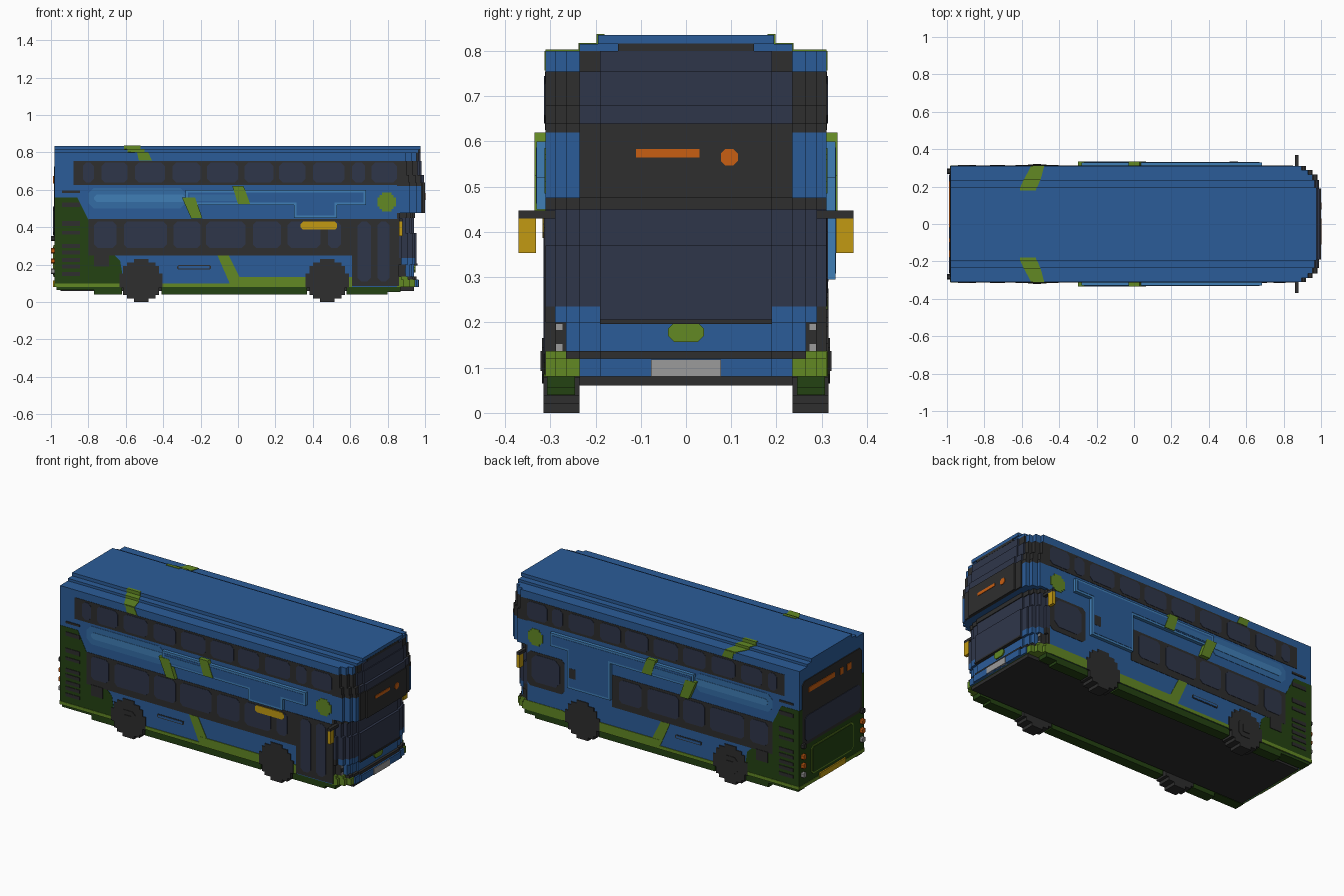
import bpy, bmesh, math

cube = bpy.data.objects.get("Cube")
if cube:
    bpy.data.objects.remove(cube, do_unlink=True)


def material(name, rgb):
    lin = [((c / 255 + 0.055) / 1.055) ** 2.4 for c in rgb] + [1]
    m = bpy.data.materials.new(name)
    m.use_nodes = True
    m.diffuse_color = lin
    m.node_tree.nodes["Principled BSDF"].inputs["Base Color"].default_value = lin
    return m


BLUE = material("blue", (43, 92, 152))
MID = material("mid blue", (52, 108, 165))
LIGHT = material("light blue", (64, 126, 182))
DARK = material("charcoal", (46, 46, 46))
GLASS = material("navy glass", (47, 54, 74))
LIME = material("lime green", (98, 136, 36))
GREEN = material("dark green", (36, 66, 18))
GOLD = material("gold", (194, 154, 18))
ORANGE = material("orange", (200, 94, 18))
SILVER = material("silver", (155, 155, 155))


def prisms(name, polys, axis, a, b, mat):
    """Extrude flat outlines along an axis from a to b, all in one object."""
    bm = bmesh.new()
    put = {"x": lambda p, d: (d, p[0], p[1]), "y": lambda p, d: (p[0], d, p[1]),
           "z": lambda p, d: (p[0], p[1], d)}[axis]
    for poly in polys:
        lo = [bm.verts.new(put(p, a)) for p in poly]
        hi = [bm.verts.new(put(p, b)) for p in poly]
        bm.faces.new(lo)
        bm.faces.new(hi)
        for i in range(len(poly)):
            j = (i + 1) % len(poly)
            bm.faces.new((lo[i], lo[j], hi[j], hi[i]))
    bmesh.ops.recalc_face_normals(bm, faces=bm.faces)
    me = bpy.data.meshes.new(name)
    bm.to_mesh(me)
    bm.free()
    me.materials.append(mat)
    ob = bpy.data.objects.new(name, me)
    bpy.context.collection.objects.link(ob)
    return ob


def rect(u0, u1, v0, v1, c=0):
    """Rectangle outline, with corners cut by c."""
    if not c:
        return [(u0, v0), (u1, v0), (u1, v1), (u0, v1)]
    return [(u0 + c, v0), (u1 - c, v0), (u1, v0 + c), (u1, v1 - c),
            (u1 - c, v1), (u0 + c, v1), (u0, v1 - c), (u0, v0 + c)]


def box(name, x0, x1, y0, y1, z0, z1, mat):
    return prisms(name, [rect(x0, x1, y0, y1)], "z", z0, z1, mat)


def side(name, polys, proud, mat, sides=(-1, 1)):
    """Plates on the long sides, standing proud of the wall."""
    for s in sides:
        prisms(("right_" if s < 0 else "left_") + name, polys, "y", s * 0.3, s * (0.31 + proud), mat)


def disc(cx, cz, r, h):
    """Stepped disc as a stack of rows."""
    rows, n = [], round(2 * r / h)
    for i in range(n):
        z0 = -r + i * 2 * r / n
        zc = z0 + r / n
        w = max(h, round(math.sqrt(r * r - zc * zc) / h) * h)
        rows.append(rect(cx - w, cx + w, cz + z0, cz + z0 + 2 * r / n))
    return rows


# Main shell, roof steps and floor
box("body_shell", -0.98, 0.85, -0.31, 0.31, 0.08, 0.80, BLUE)
box("roof_step", -0.98, 0.965, -0.235, 0.235, 0.80, 0.815, BLUE)
box("roof_top", -0.98, 0.975, -0.195, 0.195, 0.815, 0.835, BLUE)
box("floor", -0.95, 0.94, -0.235, 0.235, 0.06, 0.085, DARK)

# Nose: layers (bottom, top, front x, materials from outer corner to centre)
steps = [(0.31, 0.08), (0.29, 0.045), (0.265, 0.02), (0.235, 0.01), (0.19, 0)]
B, C, N, L = BLUE, DARK, GLASS, LIME
layers = [(0.08, 0.12, 0.965, (L, L, L, B, B)), (0.12, 0.137, 0.955, (L, L, C, C, C)),
          (0.137, 0.20, 0.94, (C, C, B, B, B)), (0.20, 0.235, 0.955, (C, B, B, B, N)),
          (0.235, 0.37, 0.955, (N, N, N, N, N)), (0.37, 0.45, 0.94, (N, N, N, N, N)),
          (0.45, 0.475, 0.945, (C, C, C, C, C)), (0.475, 0.62, 1.0, (B, B, B, C, C)),
          (0.62, 0.64, 1.0, (C, C, C, C, C)), (0.64, 0.68, 0.995, (C, C, C, N, N)),
          (0.68, 0.755, 0.98, (C, C, C, N, N)), (0.755, 0.80, 0.975, (B, B, B, C, N))]
for k, (z0, z1, xf, mats) in enumerate(layers):
    back = 0.85
    for (w, d), m in zip(steps, mats):
        box(f"nose_layer_{k}", back, xf - d, -w, w, z0, z1, m)
        back = xf - d
box("windscreen_top_rim", 0.96, 0.976, -0.15, 0.15, 0.80, 0.816, DARK)
box("windscreen_base_rim", 0.94, 0.959, -0.19, 0.19, 0.196, 0.206, DARK)

# Front details
box("destination_sign", 0.99, 1.0, -0.11, 0.03, 0.565, 0.583, ORANGE).location.x = 0.003
prisms("route_badge", [rect(0.077, 0.115, 0.547, 0.583, 0.01)], "x", 0.99, 1.003, ORANGE)
prisms("front_emblem", [rect(-0.04, 0.04, 0.157, 0.2, 0.014)], "x", 0.93, 0.948, LIME)
box("front_plate", 0.95, 0.969, -0.077, 0.077, 0.08, 0.118, SILVER)
for s in (-1, 1):
    for z in (0.145, 0.19):
        prisms("headlight", [rect(s * 0.28 - 0.008, s * 0.28 + 0.008, z - 0.008, z + 0.008)],
               "x", 0.88, 0.899, SILVER)
    # Mirrors
    y = sorted((s * 0.28, s * 0.37))
    box("mirror_arm", 0.86, 0.88, y[0], y[1], 0.43, 0.447, DARK)
    y = sorted((s * 0.332, s * 0.37))
    box("mirror", 0.86, 0.88, y[0], y[1], 0.353, 0.43, GOLD)

# Upper deck glazing
side("upper_window_band", [rect(-0.88, 0.85, 0.625, 0.755)], 0.002, DARK)
ups = [(-0.83, -0.77), (-0.73, -0.59), (-0.55, -0.39), (-0.35, -0.2), (-0.165, 0.0), (0.035, 0.19),
       (0.22, 0.36), (0.40, 0.57), (0.61, 0.68), (0.715, 0.85)]
side("upper_windows", [rect(a, b, 0.64, 0.745, 0.018) for a, b in ups], 0.004, GLASS)

# Lower deck glazing, shorter on the driver's side
lows = [(-0.77, -0.65), (-0.61, -0.38), (-0.345, -0.2), (-0.17, 0.04), (0.08, 0.23), (0.265, 0.44), (0.48, 0.55)]
for s, end, n in ((-1, 0.61, 7), (1, 0.28, 5)):
    side("lower_window_band", [rect(-0.8, end, 0.25, 0.445)], 0.002, DARK, (s,))
    side("lower_windows", [rect(a, b, 0.29, 0.43, 0.018) for a, b in lows[:n]], 0.004, GLASS, (s,))

# Passenger door and driver's window
side("door", [rect(0.61, 0.86, 0.085, 0.445)], 0.003, DARK, (-1,))
side("door_glass", [rect(0.64, 0.71, 0.11, 0.43, 0.02), rect(0.745, 0.81, 0.11, 0.43, 0.02)], 0.005, GLASS, (-1,))
side("door_sign", [rect(0.335, 0.53, 0.387, 0.43, 0.012)], 0.007, GOLD, (-1,))
side("driver_window_frame", [rect(0.6, 0.85, 0.235, 0.445, 0.02)], 0.002, DARK, (1,))
side("driver_window", [rect(0.63, 0.82, 0.265, 0.43, 0.03)], 0.004, GLASS, (1,))
side("driver_hatch", [rect(0.51, 0.555, 0.36, 0.42)], 0.023, DARK, (1,))

# Waist stripe and raised stepped panel
side("waist_stripe", [rect(-0.8, -0.28, 0.5, 0.61, 0.03)], 0.002, MID)
side("waist_stripe_core", [rect(-0.77, -0.28, 0.535, 0.575, 0.015)], 0.004, LIGHT)


def stair(x0, x1, low, i):
    """Stepped panel outline, inset by i."""
    return [(-0.28 + i, 0.6 - i), (0.685 - i, 0.6 - i), (0.685 - i, 0.52 + i), (x1 - i, 0.52 + i),
            (x1 - i, low + i), (x0 + i, low + i), (x0 + i, 0.52 + i), (-0.28 + i, 0.52 + i)]


for s, x0, x1, low in ((-1, 0.3, 0.53, 0.45), (1, 0.28, 0.57, 0.295)):
    side("raised_panel", [stair(x0, x1, low, 0)], 0.02, LIGHT, (s,))
    side("raised_panel_face", [stair(x0, x1, low, 0.013)], 0.022, BLUE, (s,))
side("raised_panel_core", [rect(-0.26, 0.02, 0.54, 0.575)], 0.024, MID)

# Lime slashes, dots and bottom strip
side("waist_slashes", [[(-0.3, 0.56), (-0.23, 0.56), (-0.19, 0.447), (-0.25, 0.447)],
                       [(-0.03, 0.62), (0.03, 0.62), (0.065, 0.525), (0.0, 0.525)]], 0.025, LIME)
side("lower_slash", [[(-0.11, 0.25), (-0.05, 0.25), (0.01, 0.13), (0.01, 0.09), (-0.04, 0.09)]], 0.003, LIME)
side("lime_dot", disc(0.795, 0.535, 0.05, 0.0125), 0.003, LIME)
side("bottom_strip", [rect(-0.98, -0.6, 0.08, 0.1), rect(-0.42, -0.04, 0.08, 0.1),
                      rect(-0.04, 0.61, 0.08, 0.135)], 0.004, LIME)
side("front_strip", [rect(0.61, 0.85, 0.08, 0.138)], 0.003, LIME, (1,))
side("roof_slash_side", [[(-0.54, 0.8), (-0.48, 0.8), (-0.46, 0.757), (-0.53, 0.757)]], 0.003, LIME)
for s in (-1, 1):
    prisms("roof_slash_ledge", [[(-0.59, s * 0.235), (-0.5, s * 0.235), (-0.48, s * 0.31), (-0.55, s * 0.31)]],
           "z", 0.79, 0.803, LIME)
    prisms("roof_slash_step", [[(-0.61, s * 0.19), (-0.52, s * 0.19), (-0.5, s * 0.238), (-0.59, s * 0.238)]],
           "z", 0.80, 0.818, LIME)
    prisms("roof_slash_top", [[(-0.61, s * 0.18), (-0.525, s * 0.18), (-0.52, s * 0.198), (-0.61, s * 0.198)]],
           "z", 0.81, 0.838, LIME)

# Dark green tail, grilles, hatches and skirts
side("tail_panel", [[(-0.98, 0.1), (-0.61, 0.1), (-0.63, 0.22), (-0.66, 0.25), (-0.8, 0.25), (-0.8, 0.44),
                     (-0.83, 0.5), (-0.86, 0.56), (-0.98, 0.56)]], 0.0015, GREEN)
side("grilles", [rect(-0.94, -0.845, z - h, z + h) for z, h in
                 ((0.59, 0.006), (0.52, 0.012), (0.42, 0.013), (0.37, 0.009), (0.3, 0.01),
                  (0.265, 0.01), (0.225, 0.01), (0.19, 0.01), (0.15, 0.01))], 0.005, DARK)
side("hatch", [rect(-0.77, -0.69, 0.19, 0.255)], 0.005, DARK)
side("side_slot", [rect(-0.325, -0.145, 0.174, 0.197, 0.006)], 0.002, DARK)
side("side_slot_cover", [rect(-0.318, -0.152, 0.179, 0.192)], 0.004, BLUE)
for s in (-1, 1):
    prisms("skirt", [rect(-0.77, -0.62, 0.04, 0.08), rect(-0.41, 0.37, 0.04, 0.08),
                     rect(0.58, 0.8, 0.04, 0.08), rect(-0.97, -0.77, 0.065, 0.08),
                     rect(0.8, 0.87, 0.055, 0.08)], "y", s * 0.245, s * 0.307, GREEN)

# Wheels
for s in (-1, 1):
    for cx, label in ((-0.518, "rear_wheel"), (0.477, "front_wheel")):
        prisms(label, disc(cx, 0.115, 0.115, 0.0192), "y", s * 0.235, s * 0.315, DARK)
    prisms("rear_hub", [rect(-0.568, -0.468, 0.065, 0.165, 0.02)], "y", s * 0.3, s * 0.318, DARK)
    prisms("rear_hub_cap", [rect(-0.54, -0.496, 0.093, 0.137)], "y", s * 0.3, s * 0.322, DARK)

# Rear face
prisms("rear_green", [rect(-0.31, 0.31, 0.1, 0.56)], "x", -0.97, -0.982, GREEN)
prisms("rear_dark_panel", [rect(-0.285, 0.285, 0.335, 0.725, 0.02)], "x", -0.97, -0.985, DARK)
prisms("rear_window", [rect(-0.265, 0.265, 0.355, 0.51, 0.02)], "x", -0.97, -0.988, GLASS)
prisms("rear_sign", [rect(-0.02, 0.23, 0.645, 0.675), rect(-0.1, -0.075, 0.635, 0.675),
                     rect(-0.18, -0.14, 0.635, 0.675)], "x", -0.97, -0.988, ORANGE)
prisms("engine_cover_rim", [rect(-0.2, 0.2, 0.135, 0.305, 0.015)], "x", -0.97, -0.986, LIME)
prisms("engine_cover", [rect(-0.192, 0.192, 0.143, 0.297, 0.012)], "x", -0.97, -0.989, GREEN)
prisms("rear_bottom_strip", [rect(-0.31, 0.31, 0.08, 0.1)], "x", -0.97, -0.985, LIME)
prisms("rear_plate", [rect(-0.125, 0.125, 0.082, 0.115)], "x", -0.97, -0.99, GOLD)
for s in (-1, 1):
    for z, m in ((0.34, DARK), (0.275, ORANGE), (0.22, ORANGE), (0.165, SILVER)):
        prisms("tail_light", [rect(s * 0.282 - 0.014, s * 0.282 + 0.014, z - 0.014, z + 0.014, 0.005)],
               "x", -0.97, -1.0, m)
